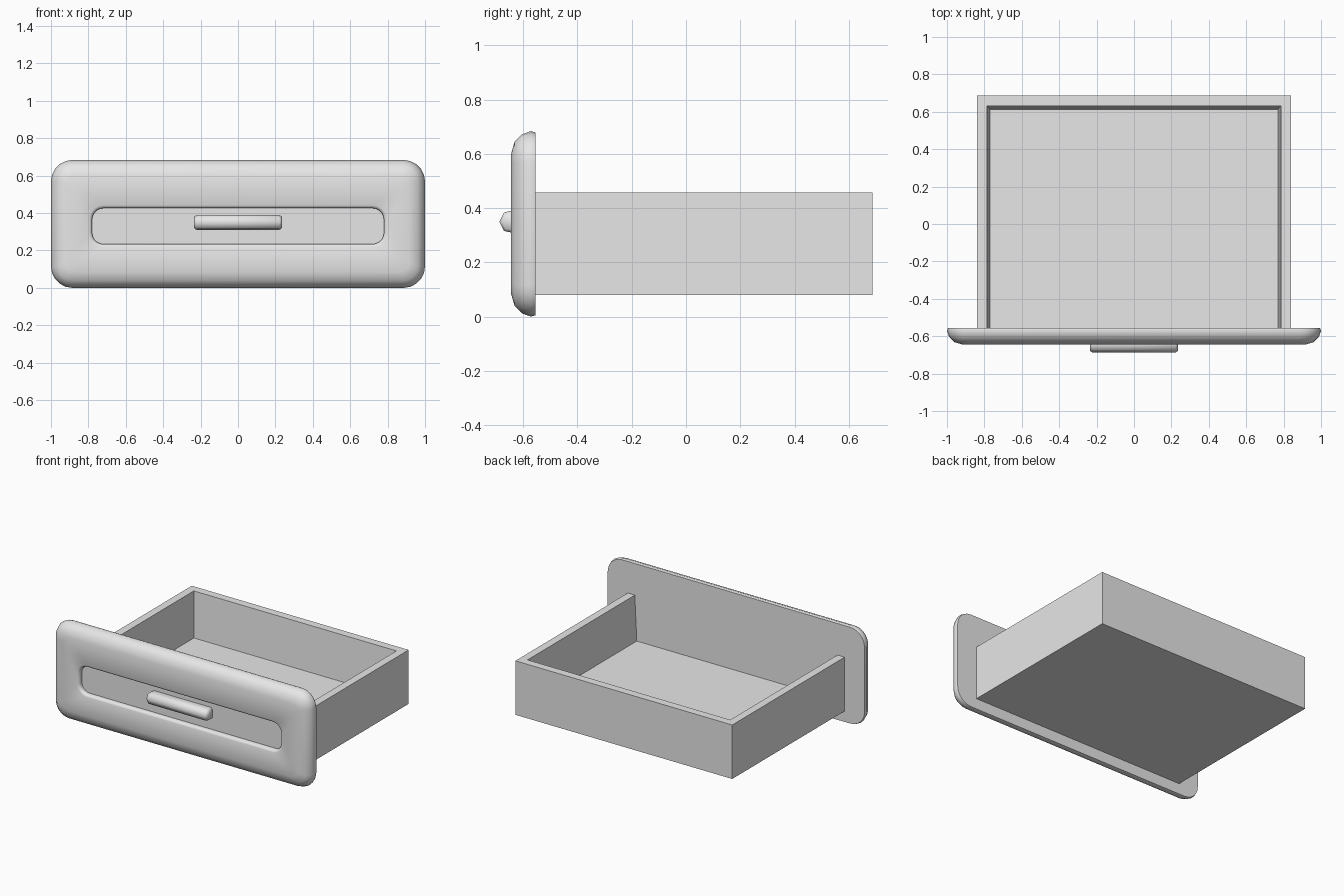
import bpy, bmesh, math

cube = bpy.data.objects.get("Cube")
if cube:
    bpy.data.objects.remove(cube, do_unlink=True)

grey = bpy.data.materials.new("plain grey")
grey.use_nodes = True
colour = (0.8, 0.8, 0.8, 1)
grey.diffuse_color = colour
grey.node_tree.nodes["Principled BSDF"].inputs["Base Color"].default_value = colour


def loft(name, rings, closed=True, smooth=None):
    """Join point rings with quads and cap the first and last ring."""
    bm = bmesh.new()
    loops = [[bm.verts.new(p) for p in ring] for ring in rings]
    n = len(loops[0])
    for a, b in zip(loops, loops[1:]):
        for i in range(n if closed else n - 1):
            j = (i + 1) % n
            bm.faces.new((a[i], a[j], b[j], b[i]))
    bm.faces.new(loops[0])
    bm.faces.new(loops[-1])
    bmesh.ops.recalc_face_normals(bm, faces=bm.faces)
    mesh = bpy.data.meshes.new(name)
    bm.to_mesh(mesh)
    bm.free()
    mesh.materials.append(grey)
    obj = bpy.data.objects.new(name, mesh)
    bpy.context.collection.objects.link(obj)
    if smooth:
        bpy.ops.object.select_all(action="DESELECT")
        obj.select_set(True)
        bpy.context.view_layer.objects.active = obj
        bpy.ops.object.shade_smooth_by_angle(angle=math.radians(smooth))
    return obj


def rounded_ring(half_w, half_h, radius, y, mid_z, steps=5):
    """Rounded rectangle facing along y."""
    ring = []
    for k, (sx, sz) in enumerate(((1, 1), (-1, 1), (-1, -1), (1, -1))):
        for s in range(steps + 1):
            a = math.pi / 2 * (k + s / steps)
            ring.append((sx * (half_w - radius) + radius * math.cos(a), y,
                         mid_z + sz * (half_h - radius) + radius * math.sin(a)))
    return ring


# Front panel: rounded outer edge, then the shallow recess
HALF_W, HALF_H = 1.0, 0.342
edge = [(0.005, -0.555), (0, -0.572), (0.012, -0.605), (0.04, -0.632), (0.085, -0.645)]
rings = [rounded_ring(HALF_W - i, HALF_H - i, max(0.05, 0.115 - i), y, HALF_H)
         for i, y in edge]
recess = [(0.016, -0.645), (0.005, -0.64), (0, -0.63), (0, -0.612)]
rings += [rounded_ring(0.78 + i, 0.096 + i, 0.06 + i, y, 0.33) for i, y in recess]
loft("front_panel", rings, smooth=50)


# Drawer box: open tray with slightly tapered inner walls, closed by the panel
def u_path(half_w, back, z, front=-0.56):
    return [(-half_w, front, z), (-half_w, back, z), (half_w, back, z), (half_w, front, z)]


loft("drawer_box", [u_path(0.84, 0.688, 0.08), u_path(0.84, 0.688, 0.458),
                    u_path(0.785, 0.632, 0.458), u_path(0.77, 0.612, 0.14)], closed=False)

# Handle: faceted bar with softened ends
upper = [(-0.671, 0.034), (-0.645, 0.04), (-0.611, 0.036)]
profile = [(-0.688, 0)] + upper + [(y, -z) for y, z in reversed(upper)]
stations = [(-0.235, 0.75), (-0.222, 1), (0.222, 1), (0.235, 0.75)]
loft("handle", [[(x, -0.648 + (y + 0.648) * s, 0.35 + z * s) for y, z in profile]
                for x, s in stations], smooth=62)
